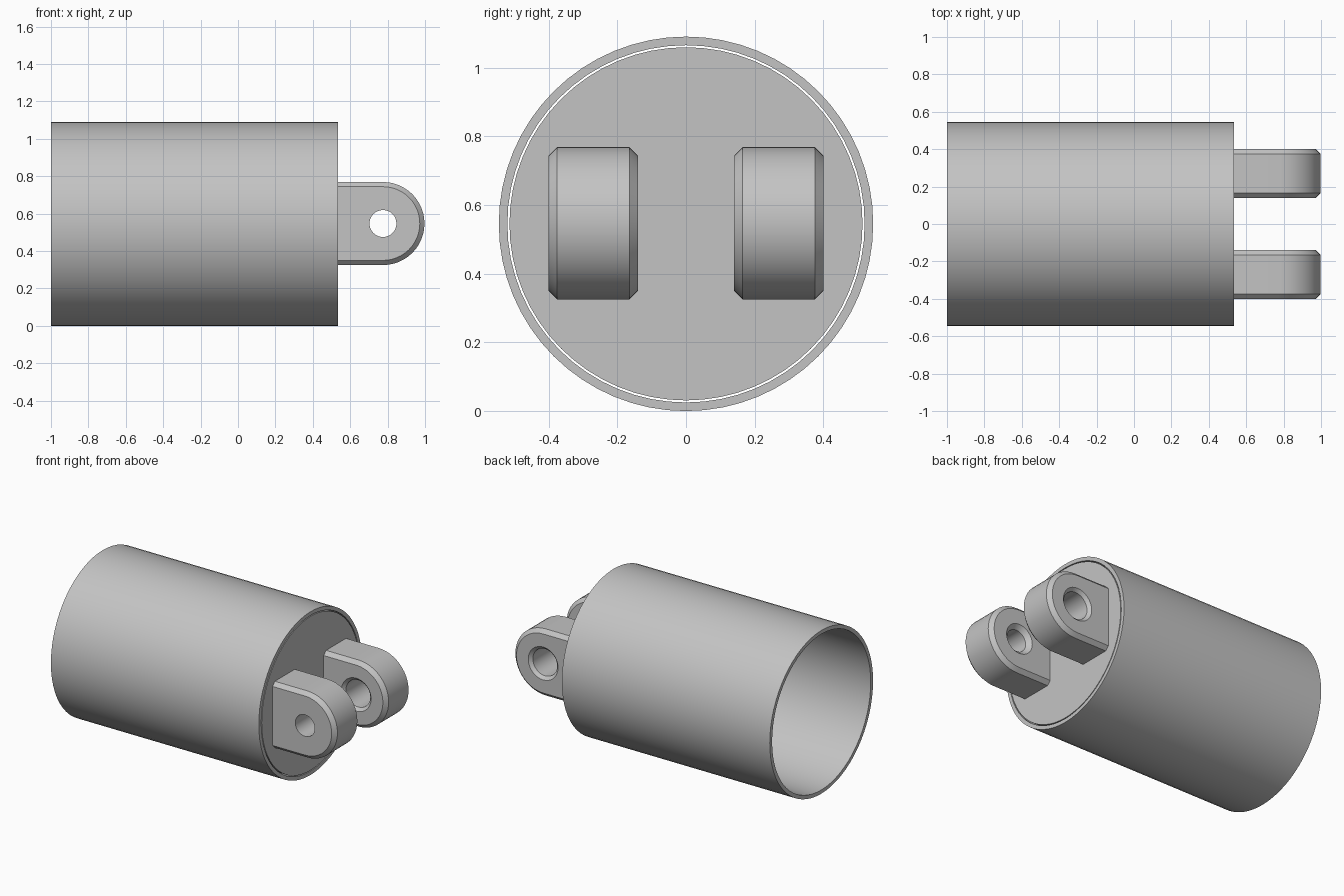
import bpy, bmesh
from math import sin, cos, pi, radians

if "Cube" in bpy.data.objects:
    bpy.data.objects.remove(bpy.data.objects["Cube"])

RADIUS = 0.545      # barrel radius, also the height of its axis
END = 0.535         # x of the closed end
SEGMENTS = 64

steel = bpy.data.materials.new("grey_metal")
colour = (0.55, 0.55, 0.55, 1)
steel.diffuse_color = colour
steel.use_nodes = True
steel.node_tree.nodes["Principled BSDF"].inputs["Base Color"].default_value = colour


def finish(name, bm):
    bmesh.ops.recalc_face_normals(bm, faces=bm.faces[:])
    mesh = bpy.data.meshes.new(name)
    bm.to_mesh(mesh)
    bm.free()
    mesh.materials.append(steel)
    obj = bpy.data.objects.new(name, mesh)
    bpy.context.collection.objects.link(obj)
    bpy.ops.object.select_all(action="DESELECT")
    obj.select_set(True)
    bpy.context.view_layer.objects.active = obj
    bpy.ops.object.shade_smooth_by_angle(angle=radians(30))


def bridge(bm, a, b):
    """Join two closed rings of equal length with quads."""
    for i in range(len(a)):
        j = (i + 1) % len(a)
        bm.faces.new((a[i], a[j], b[j], b[i]))


def axial_ring(bm, x, r):
    angles = [2 * pi * i / SEGMENTS for i in range(SEGMENTS)]
    return [bm.verts.new((x, r * cos(t), RADIUS + r * sin(t))) for t in angles]


# Open barrel: a thin-walled tube
bm = bmesh.new()
rings = [axial_ring(bm, x, r) for x, r in
         ((-1, RADIUS), (END, RADIUS), (END, 0.52), (-1, 0.52))]
for i in range(4):
    bridge(bm, rings[i], rings[(i + 1) % 4])
finish("barrel", bm)

# End plug, with a hairline gap to the barrel
bm = bmesh.new()
outer, inner = axial_ring(bm, END, 0.514), axial_ring(bm, END - 0.1, 0.514)
bridge(bm, outer, inner)
bm.faces.new(outer)
bm.faces.new(inner)
finish("end_plug", bm)

# Clevis lugs: rounded plates with chamfered rims and a cross hole
PIN_X, LUG_R, CHAMFER = 0.775, 0.222, 0.025


def lug_ring(bm, y, inset):
    r = LUG_R - inset
    pts = [(END - 0.01, -r)]
    pts += [(PIN_X + r * cos(t), r * sin(t))
            for t in (pi * (i / 24 - 0.5) for i in range(25))]
    pts.append((END - 0.01, r))
    return [bm.verts.new((x, y, RADIUS + 0.002 + z)) for x, z in pts]


def hole_ring(bm, y, r):
    angles = [2 * pi * i / 32 for i in range(32)]
    return [bm.verts.new((PIN_X + r * cos(t), y, RADIUS + 0.002 + r * sin(t)))
            for t in angles]


def loop_edges(bm, ring):
    return [bm.edges.get((ring[i - 1], ring[i])) for i in range(len(ring))]


def make_lug(name, y0, y1, bore):
    bm = bmesh.new()
    rim = [lug_ring(bm, y, d) for y, d in
           ((y0, CHAMFER), (y0 + CHAMFER, 0), (y1 - CHAMFER, 0), (y1, CHAMFER))]
    hole = [hole_ring(bm, y, r) for y, r in bore]
    for rings in (rim, hole):
        for a, b in zip(rings, rings[1:]):
            bridge(bm, a, b)
    for end in (0, -1):
        bmesh.ops.triangle_fill(bm, use_beauty=True, normal=(0, 1, 0),
                                edges=loop_edges(bm, rim[end]) + loop_edges(bm, hole[end]))
    finish(name, bm)


make_lug("right_lug", -0.4, -0.14,
         ((-0.4, 0.072), (-0.168, 0.072), (-0.14, 0.1)))
make_lug("left_lug", 0.14, 0.4,
         ((0.14, 0.11), (0.16, 0.09), (0.38, 0.09), (0.4, 0.11)))
